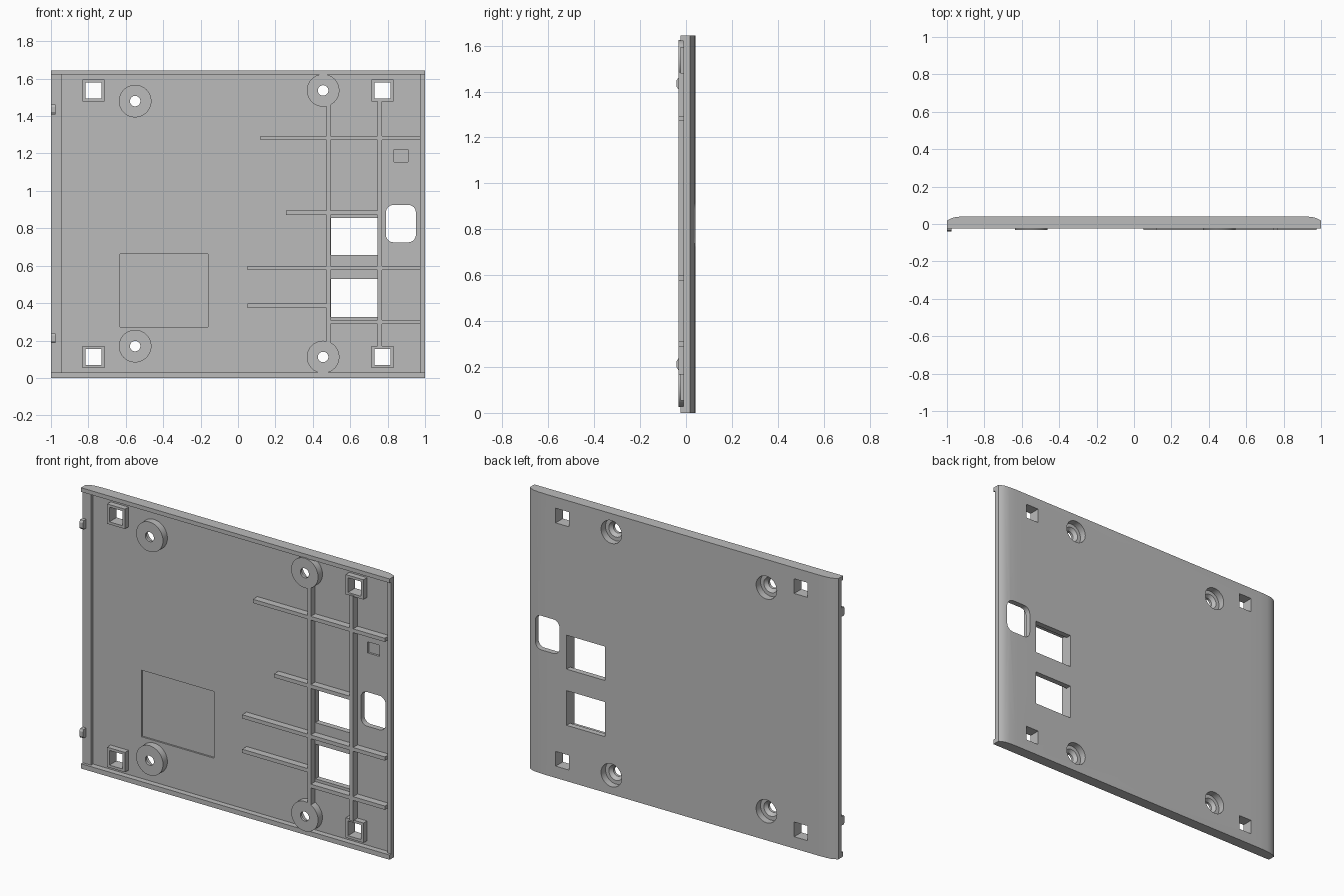
import bpy, bmesh, math
from mathutils import Matrix, Vector

if "Cube" in bpy.data.objects:
    bpy.data.objects.remove(bpy.data.objects["Cube"])

grey = bpy.data.materials.new("plain grey")
grey.use_nodes = True
colour = (0.5, 0.5, 0.5, 1)
grey.diffuse_color = colour
grey.node_tree.nodes["Principled BSDF"].inputs["Base Color"].default_value = colour

HEIGHT = 1.645
BACK, FLOOR, SIDE, RIM, RIB, CLIP = 0.041, 0.008, -0.01, -0.025, -0.033, -0.041


def add_box(bm, x0, x1, y0, y1, z0, z1):
    centre = Vector((x0 + x1, y0 + y1, z0 + z1)) / 2
    size = Matrix.Diagonal((x1 - x0, y1 - y0, z1 - z0, 1))
    return bmesh.ops.create_cube(bm, size=1, matrix=Matrix.Translation(centre) @ size)["verts"]


def add_prism(bm, points, offset):
    face = bm.faces.new([bm.verts.new(p) for p in points])
    out = bmesh.ops.extrude_face_region(bm, geom=[face])["geom"]
    moved = [v for v in out if isinstance(v, bmesh.types.BMVert)]
    bmesh.ops.translate(bm, verts=moved, vec=offset)


def add_lathe(bm, x, z, profile, sides=40):
    # Rings of (radius, y) joined around an axis along y
    rings = []
    for r, y in profile:
        angles = [2 * math.pi * i / sides for i in range(sides)]
        rings.append([bm.verts.new((x + r * math.cos(a), y, z + r * math.sin(a))) for a in angles])
    for a, b in zip(rings, rings[1:]):
        for i in range(sides):
            j = (i + 1) % sides
            bm.faces.new((a[i], a[j], b[j], b[i]))
    bm.faces.new(rings[0])
    bm.faces.new(rings[-1])


def finish(bm, name):
    bmesh.ops.recalc_face_normals(bm, faces=bm.faces)
    mesh = bpy.data.meshes.new(name)
    bm.to_mesh(mesh)
    bm.free()
    mesh.materials.append(grey)
    obj = bpy.data.objects.new(name, mesh)
    bpy.context.collection.objects.link(obj)
    return obj


def activate(obj):
    bpy.ops.object.select_all(action='DESELECT')
    obj.select_set(True)
    bpy.context.view_layer.objects.active = obj


def cut(obj, cutter):
    activate(obj)
    mod = obj.modifiers.new("cut", 'BOOLEAN')
    mod.operation, mod.solver, mod.object = 'DIFFERENCE', 'EXACT', cutter
    bpy.ops.object.modifier_apply(modifier=mod.name)


def box_object(name, *bounds):
    bm = bmesh.new()
    add_box(bm, *bounds)
    return finish(bm, name)


# Plate with softly rounded long edges on the back
half = [(1, RIM), (1, 0.018), (0.985, 0.027), (0.965, 0.035), (0.935, 0.039), (0.89, BACK)]
outline = half + [(-x, y) for x, y in reversed(half)]
bm = bmesh.new()
add_prism(bm, [(x, y, 0) for x, y in outline], (0, 0, HEIGHT))
panel = finish(bm, "panel")

# Positions of the square posts and round screw bosses
post_spots = [(x, z) for x in (-0.773, 0.773) for z in (0.112, 1.537)]
boss_spots = [(-0.55, 0.17), (-0.55, 1.48), (0.455, 0.112), (0.455, 1.537)]

# Front recess, leaving high rims at top and bottom and low ones at the sides
helpers = [box_object("rim_cutter", -1.5, 1.5, -0.2, SIDE, 0.028, 1.621),
           box_object("floor_cutter", -0.945, 0.975, -0.2, FLOOR, 0.028, 1.621)]

# Shallow label pocket and small square pocket
bm = bmesh.new()
add_box(bm, -0.63, -0.16, -0.2, 0.018, 0.272, 0.662)
add_box(bm, 0.835, 0.91, -0.2, 0.02, 1.155, 1.22)
helpers.append(finish(bm, "pocket_cutter"))

# Windows, rounded opening, post holes and stepped screw holes
bm = bmesh.new()
for low, high in ((0.327, 0.53), (0.656, 0.855)):
    add_box(bm, 0.496, 0.745, -0.2, 0.2, low, high)
for x, z in post_spots:
    add_box(bm, x - 0.043, x + 0.043, -0.2, 0.2, z - 0.043, z + 0.043)
for x, z in boss_spots:
    add_lathe(bm, x, z, [(0.028, -0.2), (0.028, -0.018), (0.045, 0), (0.067, 0), (0.067, 0.2)])
corner, points = 0.04, []
for quarter, (sx, sz) in enumerate(((1, 1), (-1, 1), (-1, -1), (1, -1))):
    for step in range(7):
        a = math.pi / 2 * (quarter + step / 6)
        points.append((0.871 + sx * 0.04 + corner * math.cos(a), -0.2,
                       0.825 + sz * 0.06 + corner * math.sin(a)))
add_prism(bm, points, (0, 0.4, 0))
hole_cutter = finish(bm, "hole_cutter")
helpers.append(hole_cutter)
for cutter in helpers:
    cut(panel, cutter)
parts = [panel]

# Screw bosses
for i, (x, z) in enumerate(boss_spots):
    bm = bmesh.new()
    add_lathe(bm, x, z, [(0.087, RIB), (0.087, 0.02)], 48)
    boss = finish(bm, f"screw_boss_{i + 1}")
    cut(boss, hole_cutter)
    parts.append(boss)

# Square posts
for i, (x, z) in enumerate(post_spots):
    post = box_object(f"square_post_{i + 1}", x - 0.058, x + 0.058, RIM, 0.02, z - 0.058, z + 0.058)
    cut(post, hole_cutter)
    parts.append(post)

# Stiffening ribs: horizontal (start, end, bottom), vertical (left, bottom, top)
for i, (x0, x1, z) in enumerate([(0.12, 0.975, 1.272), (0.257, 0.755, 0.872), (0.05, 0.975, 0.577),
                                 (0.05, 0.48, 0.375), (0.48, 0.975, 0.289)]):
    parts.append(box_object(f"cross_rib_{i + 1}", x0, x1, RIB, 0.015, z, z + 0.022))
for i, (x, z0, z1) in enumerate([(0.472, 0.185, 1.465), (0.746, 0.165, 1.485)]):
    parts.append(box_object(f"upright_rib_{i + 1}", x, x + 0.023, RIB, 0.015, z0, z1))

# Snap clips on the right edge, with sloped front corners
for i, z in enumerate((0.212, 1.435)):
    bm = bmesh.new()
    side = [(SIDE + 0.01, -0.026), (-0.033, -0.026), (CLIP, -0.014),
            (CLIP, 0.014), (-0.033, 0.026), (SIDE + 0.01, 0.026)]
    add_prism(bm, [(-1, y, z + dz) for y, dz in side], (0.023, 0, 0))
    parts.append(finish(bm, f"snap_clip_{i + 1}"))

for obj in helpers:
    bpy.data.objects.remove(obj)
for obj in parts:
    activate(obj)
    bpy.ops.object.shade_smooth_by_angle(angle=math.radians(30))
